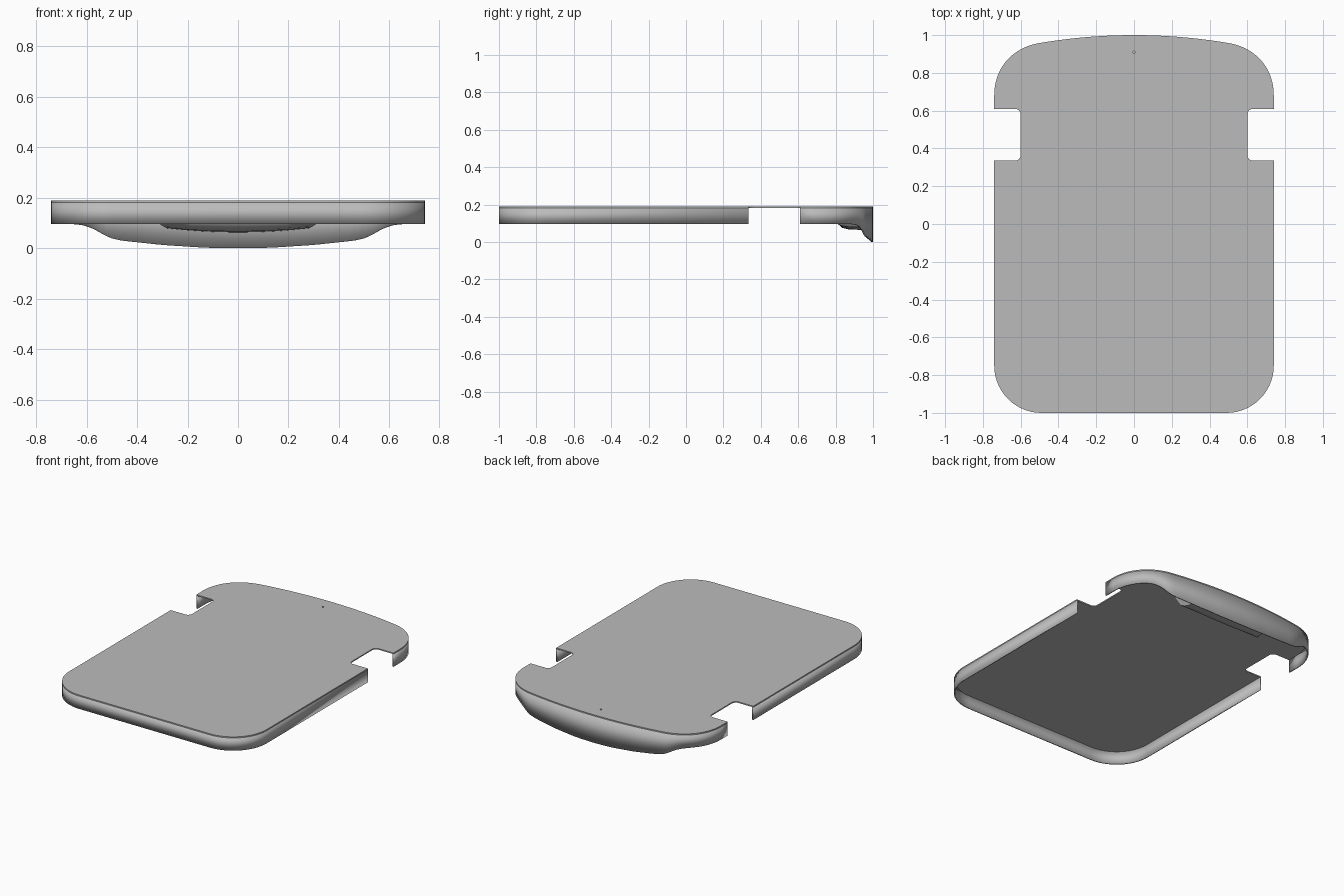
import bpy
import bmesh
import math
from mathutils import Vector
from mathutils.geometry import interpolate_bezier

TOP, SHEET, SKIRT_Z = 0.19, 0.008, 0.096
HALF_W, CUT_X, CUT_Y0, CUT_Y1 = 0.74, 0.6, 0.335, 0.61

cube = bpy.data.objects.get("Cube")
if cube:
    bpy.data.objects.remove(cube, do_unlink=True)

# Single grey material
grey = bpy.data.materials.new("plain grey")
grey.use_nodes = True
grey.diffuse_color = (0.5, 0.5, 0.5, 1)
grey.node_tree.nodes["Principled BSDF"].inputs["Base Color"].default_value = grey.diffuse_color


def arc(cx, cy, r, start, end, n):
    angles = [math.radians(start + (end - start) * i / n) for i in range(n + 1)]
    return [(cx + r * math.cos(a), cy + r * math.sin(a)) for a in angles]


def mirrored(half):
    """Append the mirror of a half path that ends on x = 0."""
    return half + [(-x, y) for x, y in reversed(half) if x > 1e-6]


def finish(obj, angle=35):
    obj.data.materials.clear()
    obj.data.materials.append(grey)
    bpy.ops.object.select_all(action='DESELECT')
    obj.select_set(True)
    bpy.context.view_layer.objects.active = obj
    bpy.ops.object.shade_smooth_by_angle(angle=math.radians(angle))


def mesh_object(name, bm):
    mesh = bpy.data.meshes.new(name)
    bm.to_mesh(mesh)
    bm.free()
    obj = bpy.data.objects.new(name, mesh)
    bpy.context.collection.objects.link(obj)
    return obj


# Outline paths: rounded front and bowed rear
front_half = [(HALF_W, CUT_Y0)] + arc(HALF_W - 0.25, -0.75, 0.25, 0, -90, 14) + [(0, -1)]
corner = interpolate_bezier(Vector((HALF_W, 0.68, 0)), Vector((HALF_W, 0.83, 0)),
                            Vector((0.64, 0.935, 0)), Vector((0.5, 0.958, 0)), 20)
bow = [(x, 1 - 0.168 * x * x) for x in [0.5 * (1 - i / 14) for i in range(1, 15)]]
rear_half = [(HALF_W, CUT_Y1)] + [(p.x, p.y) for p in corner] + bow
front_path, rear_path = mirrored(front_half), mirrored(rear_half)

# Flat top sheet with side cut-outs and a small pin hole
R = 0.03
notch = arc(CUT_X + R, CUT_Y1 - R, R, 90, 180, 6) + arc(CUT_X + R, CUT_Y0 + R, R, 180, 270, 6)
outline = rear_path[::-1] + notch + front_path + [(-x, y) for x, y in reversed(notch)]
curve = bpy.data.curves.new("top_sheet", 'CURVE')
curve.dimensions = '2D'
curve.fill_mode = 'BOTH'
curve.extrude = SHEET / 2
for loop in (outline, arc(0, 0.91, 0.006, 0, 337.5, 15)):
    spline = curve.splines.new('POLY')
    spline.points.add(len(loop) - 1)
    for point, (x, y) in zip(spline.points, loop):
        point.co = (x, y, 0, 1)
    spline.use_cyclic_u = True
sheet = bpy.data.objects.new("top_sheet", curve)
sheet.location.z = TOP - SHEET / 2
bpy.context.collection.objects.link(sheet)
bpy.ops.object.select_all(action='DESELECT')
sheet.select_set(True)
bpy.context.view_layer.objects.active = sheet
bpy.ops.object.convert(target='MESH')
finish(bpy.context.view_layer.objects.active)

# Lower edge of the rear skirt: half width and height
LIP = [(0, 0), (0.13, 0.002), (0.3, 0.013), (0.46, 0.03), (0.5, 0.039), (0.53, 0.052),
       (0.56, 0.07), (0.59, 0.084), (0.62, 0.092), (0.66, SKIRT_Z)]


def lip_height(x):
    for (x0, z0), (x1, z1) in zip(LIP, LIP[1:]):
        if abs(x) <= x1:
            return z0 + (z1 - z0) * (abs(x) - x0) / (x1 - x0)
    return SKIRT_Z


def skirt(name, path, bottom):
    """Thin wall following a path, thickened inwards."""
    bm = bmesh.new()
    cols = [(bm.verts.new((x, y, TOP - SHEET)), bm.verts.new((x, y, bottom(x)))) for x, y in path]
    for (a, b), (c, d) in zip(cols, cols[1:]):
        bm.faces.new((a, b, d, c))
    # Face the wall outwards, away from the centre
    bm.normal_update()
    flip = [f for f in bm.faces if f.normal.xy.dot(f.calc_center_median().xy) < 0]
    bmesh.ops.reverse_faces(bm, faces=flip)
    obj = mesh_object(name, bm)
    solid = obj.modifiers.new("thickness", 'SOLIDIFY')
    solid.thickness = 0.009
    solid.offset = -1
    finish(obj)


skirt("front_skirt", front_path, lambda x: SKIRT_Z)
skirt("rear_skirt", rear_path, lip_height)

# Shallow bulge under the sheet, against the rear skirt
# Each section: half width, y, z at the ends, extra drop in the middle
SECTIONS = [(0.36, 0.78, 0.184, 0), (0.31, 0.812, 0.096, 0), (0.295, 0.835, 0.086, 0.01),
            (0.285, 0.87, 0.081, 0.014), (0.28, 0.98, 0.079, 0.016)]
bm = bmesh.new()
N = 16
rows = []
for w, y, z, drop in SECTIONS:
    ts = [2 * i / N - 1 for i in range(N + 1)]
    rows.append([bm.verts.new((w * t, y, z - drop * (1 - t * t))) for t in ts])
for r0, r1 in zip(rows, rows[1:]):
    for i in range(N):
        bm.faces.new((r0[i], r0[i + 1], r1[i + 1], r1[i]))
for i, side in ((0, -1), (N, 1)):
    back = bm.verts.new((side * 0.36, 0.97, 0.184))
    for r0, r1 in zip(rows, rows[1:]):
        bm.faces.new((r0[i], r1[i], back))
bmesh.ops.recalc_face_normals(bm, faces=bm.faces)
if sum(f.normal.z for f in bm.faces) > 0:
    bmesh.ops.reverse_faces(bm, faces=bm.faces)
finish(mesh_object("rear_bulge", bm))
